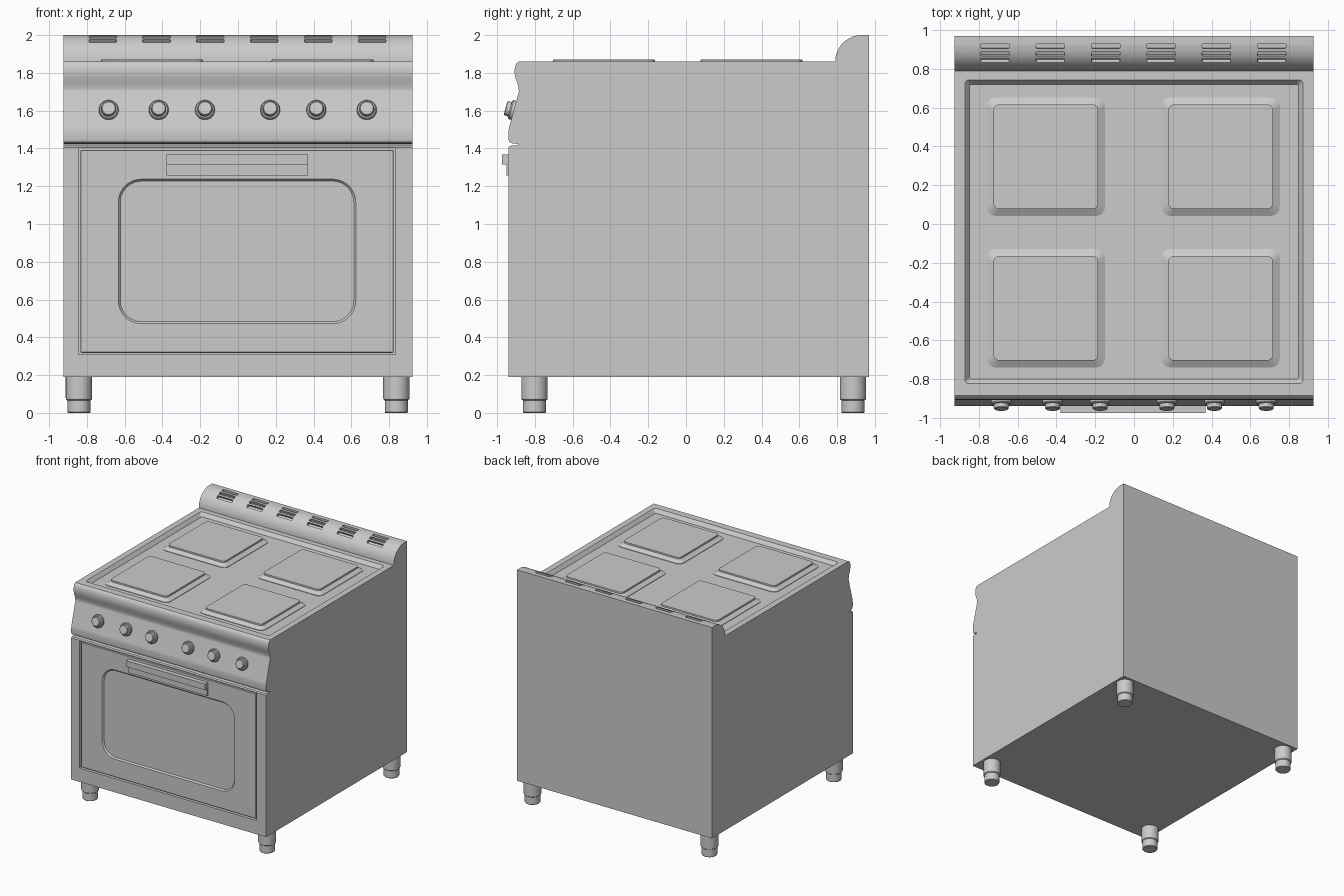
import bpy
import bmesh
from math import sin, cos, pi, radians
from mathutils import Matrix, Vector

cube = bpy.data.objects.get("Cube")
if cube:
    bpy.data.objects.remove(cube, do_unlink=True)

GREY = (0.6, 0.6, 0.6, 1.0)
metal = bpy.data.materials.new("light_grey_metal")
metal.use_nodes = True
metal.diffuse_color = GREY
metal.node_tree.nodes["Principled BSDF"].inputs["Base Color"].default_value = GREY


def loft(name, rings, matrix=None):
    """Skin a stack of equal-sized closed rings and cap both ends."""
    bm = bmesh.new()
    loops = [[bm.verts.new(p) for p in ring] for ring in rings]
    n = len(loops[0])
    for a, b in zip(loops, loops[1:]):
        for i in range(n):
            j = (i + 1) % n
            bm.faces.new((a[i], a[j], b[j], b[i]))
    bm.faces.new(loops[0][::-1])
    bm.faces.new(loops[-1])
    bmesh.ops.recalc_face_normals(bm, faces=bm.faces)
    if matrix:
        bm.transform(matrix)
    mesh = bpy.data.meshes.new(name)
    bm.to_mesh(mesh)
    bm.free()
    mesh.materials.append(metal)
    obj = bpy.data.objects.new(name, mesh)
    bpy.context.collection.objects.link(obj)
    return obj


def activate(obj):
    bpy.ops.object.select_all(action="DESELECT")
    obj.select_set(True)
    bpy.context.view_layer.objects.active = obj


def smooth(obj):
    activate(obj)
    bpy.ops.object.shade_smooth_by_angle(angle=radians(32))
    obj.modifiers.new("Even shading", "WEIGHTED_NORMAL").keep_sharp = True


def cut(obj, cutter):
    """Subtract the cutter, then discard it."""
    cutter.hide_render = True
    mod = obj.modifiers.new("Cut", "BOOLEAN")
    mod.operation = "DIFFERENCE"
    mod.solver = "EXACT"
    mod.object = cutter
    activate(obj)
    bpy.ops.object.modifier_apply(modifier=mod.name)
    bpy.data.objects.remove(cutter, do_unlink=True)


def extrude_x(name, profile, x0, x1):
    return loft(name, [[(x, y, z) for y, z in profile] for x in (x0, x1)])


def rounded_rect(hx, hy, r, z, seg=6):
    pts = []
    for k, (sx, sy) in enumerate([(1, 1), (-1, 1), (-1, -1), (1, -1)]):
        for i in range(seg + 1):
            a = (k + i / seg) * pi / 2
            pts.append((sx * (hx - r) + r * cos(a), sy * (hy - r) + r * sin(a), z))
    return pts


def lathe(name, profile, matrix, seg=32):
    rings = [[(r * cos(2 * pi * i / seg), r * sin(2 * pi * i / seg), z)
              for i in range(seg)] for r, z in profile]
    obj = loft(name, rings, matrix)
    smooth(obj)
    return obj


# Local z of this matrix points out of the front (-y), local y points up
def front_matrix(x, y, z, tilt=0):
    return Matrix.Translation((x, y, z)) @ Matrix.Rotation(pi / 2 - tilt, 4, "X")


# Cabinet: one side profile carrying the control panel, hob edge and rear upstand
HALF_W, FRONT, BACK, BASE, HOB = 0.925, -0.94, 0.97, 0.19, 1.86
ARC_Y, ARC_Z, ARC_R = 0.93, 1.86, 0.14
profile = [(BACK, BASE), (FRONT, BASE), (FRONT, 1.405), (-0.932, 1.414),
           (-0.89, 1.416), (-0.89, 1.424), (-0.92, 1.427), (-0.935, 1.435),
           (FRONT, 1.45), (FRONT, 1.49), (-0.937, 1.51), (-0.885, 1.70),
           (-0.886, 1.72), (-0.892, 1.745), (-0.902, 1.77), (-0.908, 1.80),
           (-0.906, 1.83), (-0.898, 1.85), (-0.885, HOB)]
profile += [(ARC_Y - ARC_R * cos(i * pi / 24), ARC_Z + ARC_R * sin(i * pi / 24))
            for i in range(13)]
profile.append((BACK, 2.0))
cabinet = extrude_x("cabinet", profile, -HALF_W, HALF_W)

# Sunken hob tray with sloping sides
FLOOR = 1.83
cut(cabinet, loft("tray_cutter",
                  [rounded_rect(0.848, 0.76, 0.01, FLOOR),
                   rounded_rect(0.853, 0.765, 0.015, FLOOR + 0.008),
                   rounded_rect(0.868, 0.78, 0.02, HOB - 0.004),
                   rounded_rect(0.876, 0.788, 0.02, HOB + 0.004)],
                  Matrix.Translation((0, -0.04, 0))))

# Door opening
DOOR_X, DOOR_Z = -0.005, 0.855
cut(cabinet, loft("opening_cutter",
                  [rounded_rect(0.84, 0.547, 0.005, d, 2) for d in (-0.05, 0.05)],
                  front_matrix(DOOR_X, FRONT, DOOR_Z)))

# Vent slots, three per group, following the curve of the upstand
for i in range(6):
    x = -0.717 + i * 0.2855
    for angle in (5, 22, 38):
        a = radians(angle)
        out = Vector((0, -sin(a), cos(a)))
        place = Matrix.Translation(Vector((x, ARC_Y, ARC_Z)) + out * ARC_R)
        place = place @ Matrix.Rotation(a, 4, "X")
        cut(cabinet, loft("slot_cutter",
                          [rounded_rect(0.073, 0.0125, 0.004, d, 2)
                           for d in (-0.025, 0.02)], place))
smooth(cabinet)

# Oven door with a shallow rounded window panel
door = loft("oven_door",
            [rounded_rect(0.829, 0.537, 0.006, -0.06, 2),
             rounded_rect(0.829, 0.537, 0.006, -0.004, 2),
             rounded_rect(0.825, 0.533, 0.004, 0, 2)],
            front_matrix(DOOR_X, FRONT + 0.004, DOOR_Z))
cut(door, loft("window_cutter",
               [rounded_rect(0.618, 0.372, 0.112, -0.012, 10),
                rounded_rect(0.632, 0.386, 0.126, 0.004, 10)],
               front_matrix(DOOR_X, FRONT + 0.004, DOOR_Z)))
smooth(door)

# Door handle with an overhanging grip
handle = extrude_x("door_handle",
                   [(-0.93, 1.257), (-0.951, 1.257), (-0.951, 1.315),
                    (-0.975, 1.315), (-0.975, 1.368), (-0.93, 1.368)], -0.378, 0.37)
smooth(handle)

# Control knobs, square to the sloping panel
for x in (-0.685, -0.42, -0.175, 0.17, 0.415, 0.682):
    lathe("control_knob", [(0.052, -0.02), (0.052, 0.014), (0.047, 0.02),
                           (0.040, 0.021), (0.038, 0.041), (0.034, 0.045)],
          front_matrix(x, -0.912, 1.602, radians(15)))

# Square hotplates with a sloping skirt
for x in (-0.455, 0.447):
    for y in (-0.435, 0.347):
        plate = loft("hotplate",
                     [rounded_rect(0.305, 0.305, 0.045, FLOOR - 0.01),
                      rounded_rect(0.305, 0.305, 0.045, FLOOR + 0.004),
                      rounded_rect(0.270, 0.270, 0.03, HOB - 0.006),
                      rounded_rect(0.270, 0.270, 0.03, HOB + 0.008),
                      rounded_rect(0.267, 0.267, 0.028, HOB + 0.01)],
                     Matrix.Translation((x, y, 0)))
        smooth(plate)

# Stepped round feet
for x in (-0.842, 0.838):
    for y in (-0.802, 0.884):
        lathe("foot", [(0.058, 0), (0.061, 0.004), (0.061, 0.066), (0.068, 0.072),
                       (0.07, 0.08), (0.07, BASE + 0.01)],
              Matrix.Translation((x, y, 0)))
